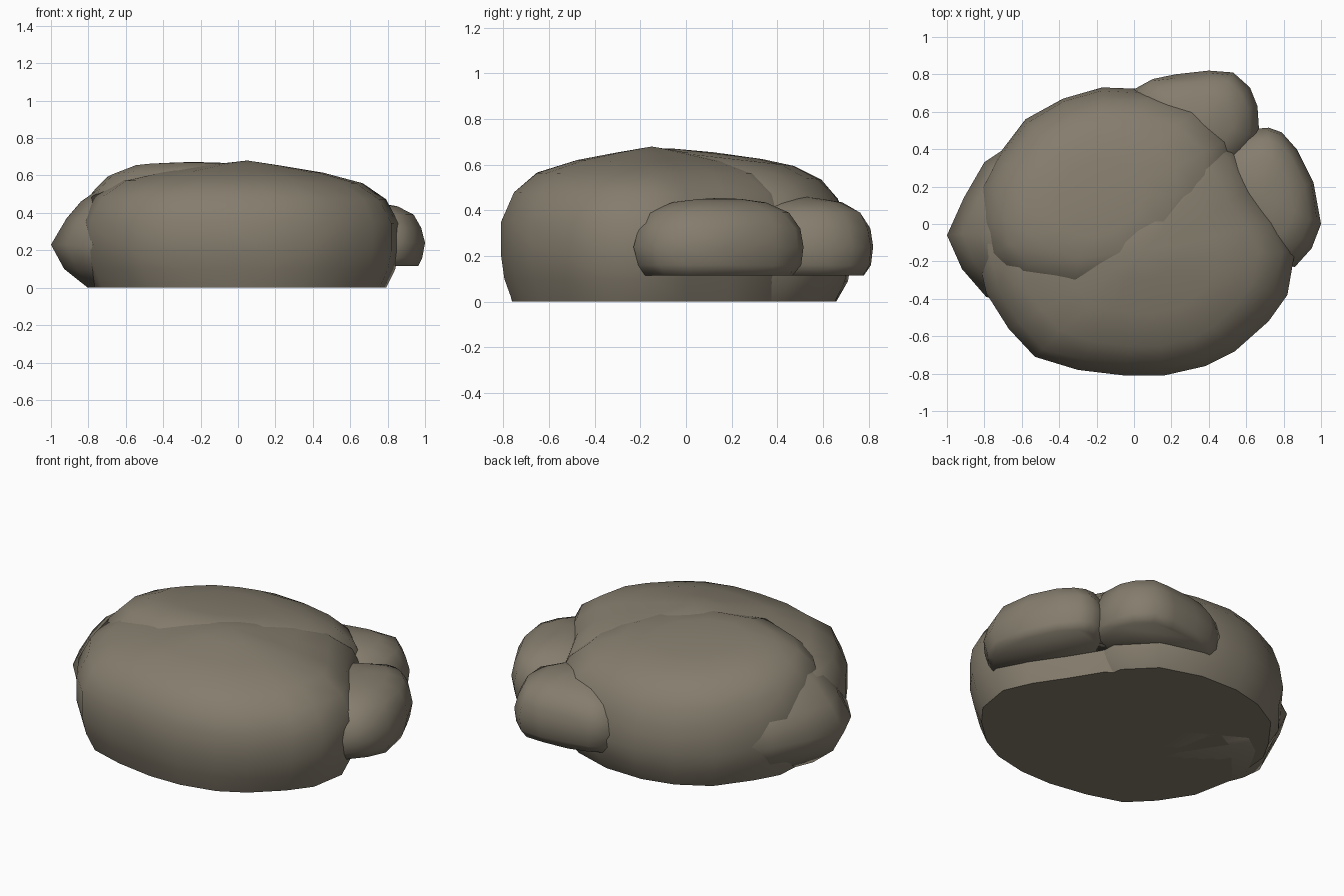
import bpy, bmesh, math, random
from mathutils import Vector

random.seed(4)
if "Cube" in bpy.data.objects:
    bpy.data.objects.remove(bpy.data.objects["Cube"])

stone = bpy.data.materials.new("warm grey stone")
stone.use_nodes = True
colour = (0.235, 0.205, 0.155, 1)
stone.diffuse_color = colour
stone.node_tree.nodes["Principled BSDF"].inputs["Base Color"].default_value = colour


def boulder(name, centre, outline, profile, peak, tilt=(0, 0), smooth=55, rough=0.006):
    """Loft a plan outline through (height, scale) rings and close it at the peak."""
    c = Vector(centre)
    bm = bmesh.new()

    def place(p, z):
        lean = 1 + tilt[0] * (p.x - c.x) + tilt[1] * (p.y - c.y)
        return bm.verts.new((p.x, p.y, z * lean))

    rings = []
    for z, s in profile:
        ring = []
        for o in outline:
            p = c + (Vector(o) - c) * s
            if 0.4 < s < 0.98:
                p += Vector((random.uniform(-rough, rough), random.uniform(-rough, rough)))
            ring.append(place(p, z))
        rings.append(ring)
    n = len(outline)
    for low, high in zip(rings, rings[1:]):
        for i in range(n):
            j = (i + 1) % n
            bm.faces.new((low[i], low[j], high[j], high[i]))
    top = place(c, peak)
    for i in range(n):
        bm.faces.new((rings[-1][i], rings[-1][(i + 1) % n], top))
    bm.faces.new(rings[0][::-1])
    bmesh.ops.recalc_face_normals(bm, faces=bm.faces)
    mesh = bpy.data.meshes.new(name)
    bm.to_mesh(mesh)
    bm.free()
    mesh.materials.append(stone)
    ob = bpy.data.objects.new(name, mesh)
    bpy.context.collection.objects.link(ob)
    bpy.ops.object.select_all(action="DESELECT")
    ob.select_set(True)
    bpy.context.view_layer.objects.active = ob
    bpy.ops.object.shade_smooth_by_angle(angle=math.radians(smooth))


# Broad boulder across the front
boulder("front_boulder", (0.05, -0.15),
        [(0.86, -0.15), (0.82, -0.38), (0.72, -0.52), (0.54, -0.68), (0.38, -0.76),
         (0.16, -0.81), (-0.05, -0.81), (-0.3, -0.78), (-0.53, -0.71), (-0.67, -0.56),
         (-0.79, -0.37), (-0.85, -0.1), (-0.6, 0.2), (-0.1, 0.45), (0.3, 0.53),
         (0.54, 0.4), (0.65, 0.2), (0.78, 0.02)],
        [(0, 0.92), (0.1, 0.97), (0.2, 1), (0.35, 1), (0.48, 0.92), (0.565, 0.76),
         (0.62, 0.5), (0.655, 0.22)], 0.68, tilt=(-0.02, 0))

# Tall boulder at the back left, leaning forward
boulder("back_boulder", (-0.2, 0.12),
        [(-0.17, 0.73), (-0.38, 0.67), (-0.58, 0.56), (-0.74, 0.35), (-0.82, 0.2),
         (-0.84, 0), (-0.8, -0.18), (-0.67, -0.32), (-0.35, -0.42), (0.05, -0.35),
         (0.4, -0.1), (0.56, 0.2), (0.54, 0.46), (0.36, 0.64), (0.1, 0.72)],
        [(0, 0.89), (0.1, 0.97), (0.23, 1), (0.38, 0.97), (0.5, 0.9), (0.585, 0.77),
         (0.635, 0.57), (0.65, 0.35)], 0.655, tilt=(0, -0.18))

# Pointed wedge on the left
boulder("left_wedge", (-0.4, -0.02),
        [(-0.62, 0.45), (-0.8, 0.33), (-0.91, 0.14), (-1, -0.06), (-0.92, -0.24),
         (-0.79, -0.39), (-0.55, -0.45), (-0.2, -0.3), (-0.15, 0.2)],
        [(0, 0.68), (0.1, 0.88), (0.23, 1), (0.37, 0.87), (0.46, 0.73), (0.53, 0.57)], 0.57)

# Two smaller stones resting against the side and the back
small_profile = [(0.115, 0.88), (0.16, 0.96), (0.24, 1), (0.32, 0.95), (0.39, 0.82),
                 (0.435, 0.54), (0.45, 0.25)]
boulder("side_stone", (0.69, 0.15),
        [(0.44, 0.4), (0.55, 0.47), (0.66, 0.51), (0.72, 0.515), (0.79, 0.49),
         (0.87, 0.4), (0.96, 0.22), (1, 0), (0.95, -0.13), (0.86, -0.23),
         (0.7, -0.2), (0.5, -0.05), (0.4, 0.2)], small_profile, 0.455, smooth=85)
boulder("back_stone", (0.36, 0.52),
        [(0, 0.72), (0.1, 0.775), (0.22, 0.8), (0.4, 0.82), (0.53, 0.81), (0.62, 0.73),
         (0.66, 0.63), (0.67, 0.48), (0.58, 0.32), (0.36, 0.25), (0.1, 0.35), (0, 0.5)],
        small_profile, 0.46, smooth=85)
